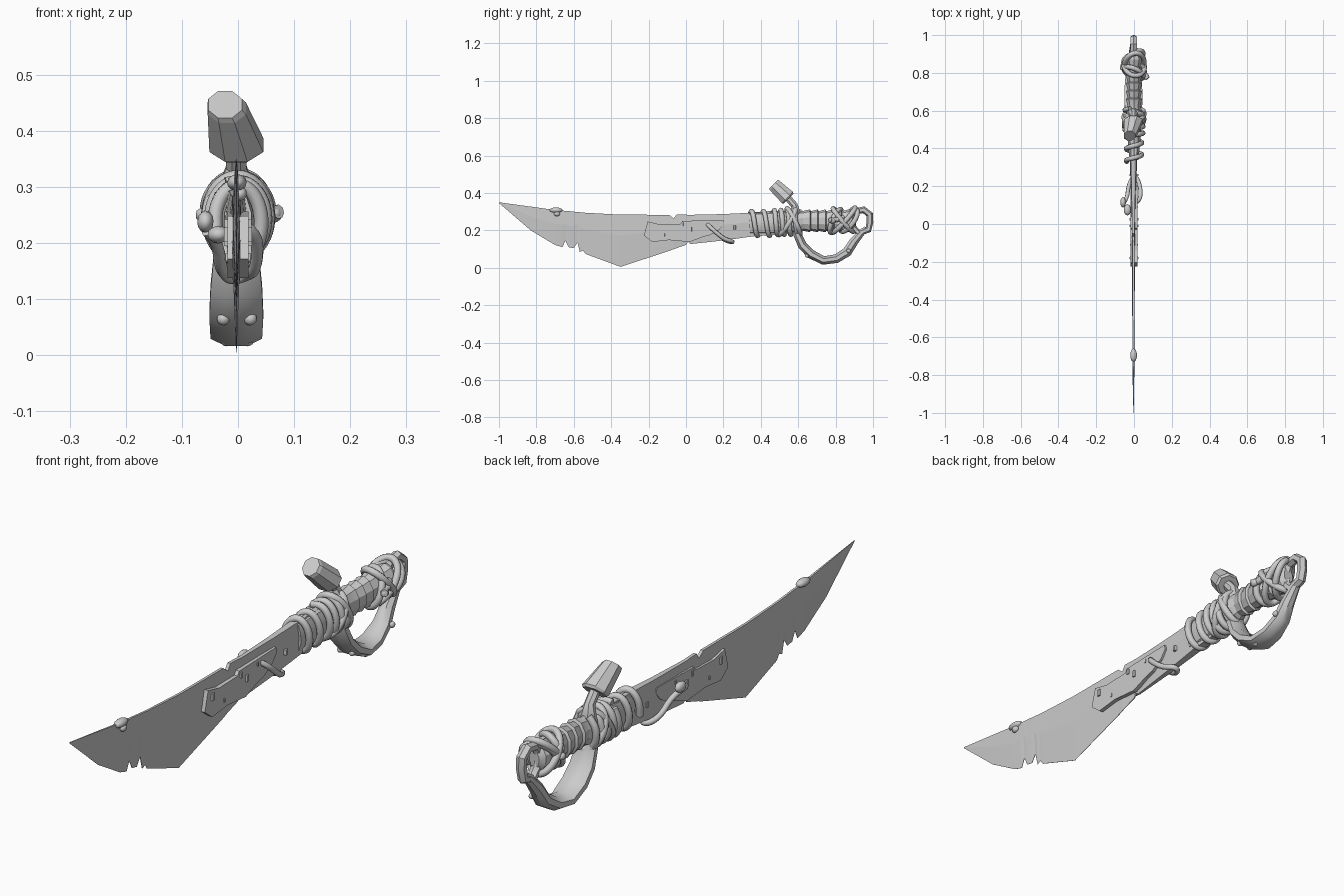
import bpy, bmesh, math
from mathutils import Vector


def finish(name, bm, smooth=None):
    bmesh.ops.recalc_face_normals(bm, faces=bm.faces)
    me = bpy.data.meshes.new(name)
    bm.to_mesh(me)
    bm.free()
    ob = bpy.data.objects.new(name, me)
    bpy.context.collection.objects.link(ob)
    if smooth:
        bpy.context.view_layer.objects.active = ob
        ob.select_set(True)
        bpy.ops.object.shade_smooth_by_angle(angle=math.radians(smooth))
        ob.select_set(False)
    return ob


def skin(name, rings, closed=False, smooth=None):
    """Bridge equal-sized rings of points into a solid."""
    bm = bmesh.new()
    vs = [[bm.verts.new(p) for p in r] for r in rings]
    n, m = len(vs[0]), len(vs)
    for i in range(m if closed else m - 1):
        a, b = vs[i], vs[(i + 1) % m]
        for j in range(n):
            k = (j + 1) % n
            bm.faces.new((a[j], a[k], b[k], b[j]))
    if not closed:
        bm.faces.new(vs[0])
        bm.faces.new(vs[-1])
    return finish(name, bm, smooth)


def sweep(name, stations, n=8, closed=False, smooth=None):
    """Stations are x, y, z, half width along x, half thickness in the yz plane."""
    rings, m = [], len(stations)
    for i, (x, y, z, w, t) in enumerate(stations):
        p = stations[(i - 1) % m if closed else max(i - 1, 0)]
        q = stations[(i + 1) % m if closed else min(i + 1, m - 1)]
        tan = Vector((0, q[1] - p[1], q[2] - p[2])).normalized()
        nor = Vector((0, -tan.z, tan.y))
        ring, s = [], 1 / math.cos(math.pi / n)
        for j in range(n):
            a = 2 * math.pi * (j + 0.5) / n
            ring.append(Vector((x + w * s * math.cos(a), y, z)) + nor * t * s * math.sin(a))
        rings.append(ring)
    return skin(name, rings, closed, smooth)


def rope(name, pts, r=0.013, closed=False):
    cu = bpy.data.curves.new(name, 'CURVE')
    cu.dimensions = '3D'
    cu.bevel_depth, cu.bevel_resolution, cu.use_fill_caps = r, 2, True
    sp = cu.splines.new('NURBS')
    sp.points.add(len(pts) - 1)
    for p, c in zip(sp.points, pts):
        p.co = (*c, 1)
    sp.order_u, sp.resolution_u = 3, 3
    sp.use_cyclic_u, sp.use_endpoint_u = closed, not closed
    ob = bpy.data.objects.new(name, cu)
    bpy.context.collection.objects.link(ob)


def coil(name, y0, y1, turns, rx, rz, zc, phase=0.0, r=0.013):
    n = int(turns * 12)
    rope(name, [(rx * math.cos(phase - 2 * math.pi * turns * i / n), y0 + (y1 - y0) * i / n,
                 zc + rz * math.sin(phase - 2 * math.pi * turns * i / n)) for i in range(n + 1)], r)


def loop(name, yc, slant, skew, rx, rz, zc):
    angles = [2 * math.pi * i / 14 for i in range(14)]
    rope(name, [(rx * math.cos(a), yc + slant * math.sin(a) + skew * math.cos(a),
                 zc + rz * math.sin(a)) for a in angles], closed=True)


def blob(name, loc, scale):
    bm = bmesh.new()
    bmesh.ops.create_icosphere(bm, subdivisions=2, radius=1)
    for v in bm.verts:
        v.co = Vector(v.co * Vector(scale)) + Vector(loc)
    finish(name, bm, 60)


# Chipped blade: y, top z, bottom z, half thickness, bottom half thickness
blade = [(-1, .35, .346, .001, .0003), (-.83, .327, .2, .004, .0005),
         (-.70, .309, .122, .006, .0005), (-.66, .306, .11, .006, .0005),
         (-.645, .304, .145, .006, .001), (-.628, .303, .11, .006, .0005),
         (-.60, .30, .105, .006, .0005), (-.58, .298, .135, .006, .001),
         (-.568, .297, .085, .006, .0005), (-.55, .295, .092, .006, .0005),
         (-.538, .294, .074, .006, .0005), (-.35, .284, .005, .007, .0005),
         (-.09, .283, .09, .008, .001), (-.065, .263, .1, .009, .001),
         (-.05, .286, .105, .009, .001), (0, .284, .122, .009, .002),
         (.01, .283, .138, .01, .004), (.025, .283, .127, .01, .004),
         (.2, .287, .146, .015, .01), (.36, .295, .168, .02, .015), (.6, .30, .185, .022, .018)]
rings = []
for y, zt, zb, t, b in blade:
    zm = zt - .4 * (zt - zb)
    half = [(b, zb), (t, zm), (t * .7, zt)]
    rings.append([(x - .003, y, z) for x, z in half] + [(-x - .003, y, z) for x, z in reversed(half)])
skin("blade", rings)

# Riveted repair plates on both sides
outline = [(-.205, .247), (-.14, .232), (-.03, .235), (-.02, .25), (.2, .256), (.205, .235),
           (.18, .205), (.13, .175), (.09, .165), (.02, .138), (-.09, .148), (-.18, .138),
           (-.225, .172), (-.215, .21)]
plate = skin("repair_plates", [[(x, y, z) for y, z in outline] for x in (.003, .019)])
plate.modifiers.new("Mirror", 'MIRROR')
for y, z, r, d in [(-.18, .215, .013, .05), (-.01, .232, .01, .048), (.025, .207, .012, .05),
                   (-.11, .175, .007, .044), (.09, .235, .007, .044), (.26, .215, .01, .046)]:
    sweep("rivet", [(0, y, z - r, d / 2, r * .8), (0, y, z + r, d / 2, r * .8)], 6)

# Cord and plug through the plate
rope("plate_cord", [(.005, .11, .235), (.03, .125, .222), (.036, .165, .185), (.03, .21, .15),
                    (.01, .255, .14), (-.015, .24, .135), (-.032, .19, .155),
                    (-.035, .14, .2), (-.055, .11, .222)], .011)
blob("cord_plug", (-.058, .115, .238), (.015, .028, .02))
blob("plate_knot", (-.035, .075, .215), (.02, .03, .016))

# Knots on the back of the blade
blob("blade_knot", (-.002, -.695, .308), (.018, .036, .015))
blob("blade_knot", (.004, -.69, .288), (.012, .016, .013))

# Handle core with flared wrapping bands
core = [(0, .34, .236, .024, .056), (0, .45, .24, .034, .06), (0, .6, .245, .042, .056)]
for i in range(6):
    y = .625 + .042 * i
    core += [(0, y, .25, .034, .05), (0, y + .037, .251, .043, .058)]
core += [(0, .89, .252, .038, .05), (0, .905, .252, .02, .03)]
sweep("handle", core, 10, smooth=25)

# Hand guard: broad strap narrowing to the pommel
sweep("hand_guard", [(-.003, .585, .23, .036, .022), (-.003, .595, .18, .04, .022),
                     (-.003, .622, .12, .046, .024), (-.003, .668, .073, .048, .025),
                     (-.003, .735, .039, .046, .023), (-.003, .805, .049, .04, .024),
                     (-.003, .862, .085, .032, .026), (-.003, .897, .14, .025, .024),
                     (-.003, .94, .19, .018, .018), (-.003, .965, .21, .014, .014)], 8, smooth=35)
for x in (-.026, .022):
    blob("guard_stud", (x, .648, .065), (.012, .012, .012))
    blob("guard_stud", (x * .8, .735, .026), (.011, .014, .01))
blob("guard_stud", (.035, .87, .09), (.01, .012, .012))

# Pommel ring
ring = [(.975, .205), (.983, .245), (.982, .285), (.95, .31), (.905, .302),
        (.885, .265), (.893, .215), (.925, .185)]
sweep("pommel_ring", [(-.002, y, z, .017, .016) for y, z in ring], 6, True, 35)

# Hammer: curved stem and slanted cap
sweep("hammer_stem", [(-.003, .57, .22, .036, .03), (-.003, .587, .29, .036, .028),
                      (-.003, .578, .335, .018, .019), (-.003, .535, .385, .018, .018)], 8, smooth=35)
sweep("hammer_cap", [(-.023, .467, .447, .03, .034), (-.02, .474, .44, .034, .036),
                     (-.003, .543, .375, .048, .042), (-.003, .549, .369, .042, .036)], 8)

# Rope bindings over the blade root
coil("front_binding", .33, .47, 2.2, .043, .068, .237, 3.6)
coil("middle_binding", .47, .61, 4, .05, .068, .243, 2.0)
loop("crossed_binding", .54, .045, .015, .054, .072, .245)
loop("crossed_binding", .575, -.035, .01, .055, .072, .247)

# Rope bindings at the pommel end
loop("pommel_binding", .845, .06, .012, .055, .068, .255)
loop("pommel_binding", .84, -.055, -.01, .057, .064, .255)
loop("pommel_binding", .872, .035, .03, .05, .06, .252)
loop("pommel_binding", .8, .025, -.02, .052, .064, .25)
rope("rope_end", [(.04, .84, .27), (.055, .82, .262), (.056, .79, .252), (.072, .77, .256)])
blob("rope_end_knot", (.065, .782, .252), (.014, .018, .016))
blob("rope_end_knot", (-.062, .83, .25), (.014, .018, .014))
